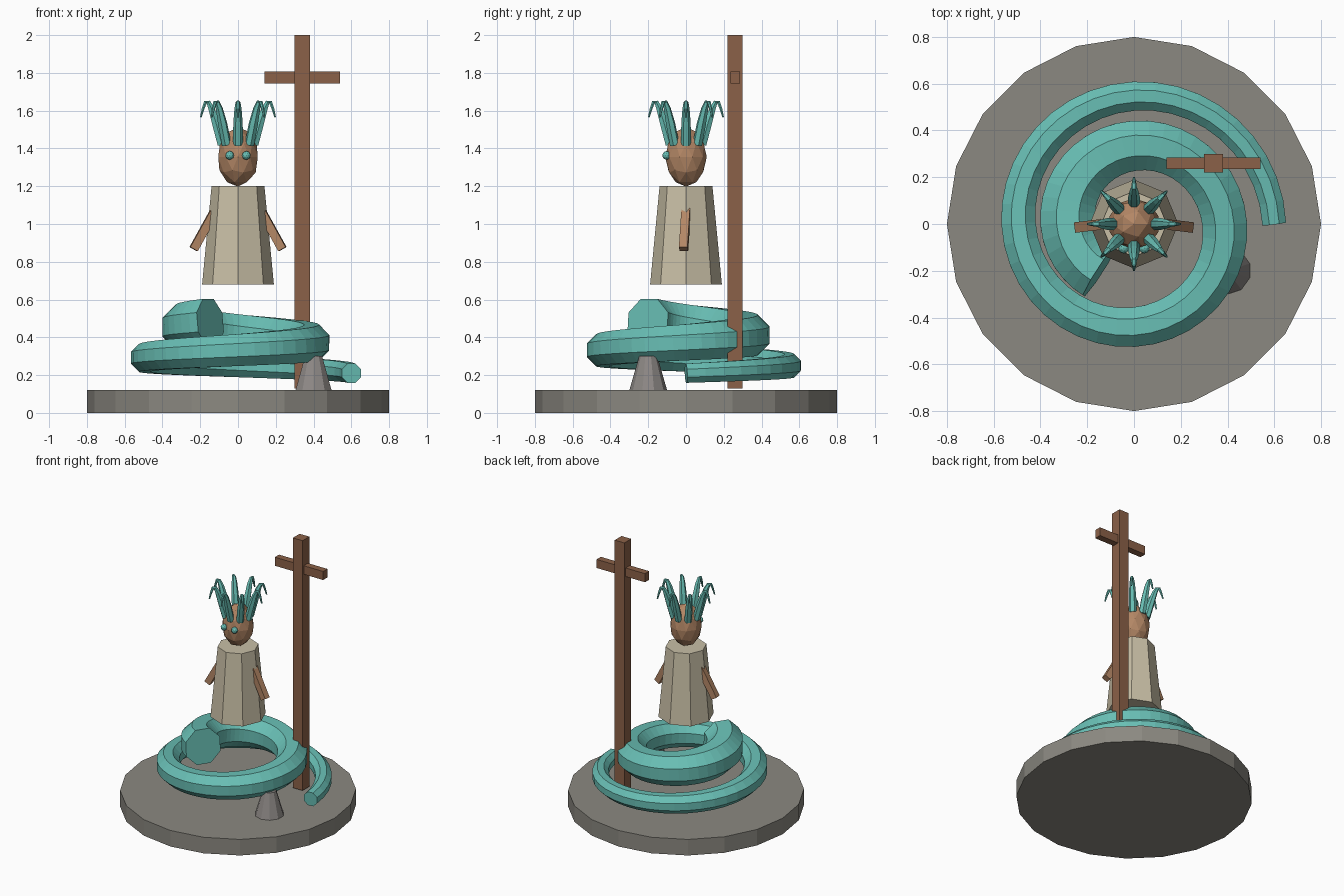
import bpy, bmesh
from math import cos, sin, pi, tau
from mathutils import Vector, Matrix

cube = bpy.data.objects.get("Cube")
if cube:
    bpy.data.objects.remove(cube, do_unlink=True)


def material(name, rgb):
    m = bpy.data.materials.new(name)
    m.use_nodes = True
    m.diffuse_color = (*rgb, 1)
    m.node_tree.nodes["Principled BSDF"].inputs["Base Color"].default_value = (*rgb, 1)
    return m


STONE = material("warm grey stone", (0.26, 0.25, 0.22))
ROCK = material("grey rock", (0.27, 0.25, 0.24))
TEAL = material("teal", (0.14, 0.52, 0.46))
CLOTH = material("cream cloth", (0.58, 0.52, 0.38))
SKIN = material("tan skin", (0.45, 0.24, 0.13))
WOOD = material("brown wood", (0.26, 0.12, 0.065))


def finish(bm, name, mat):
    bmesh.ops.recalc_face_normals(bm, faces=bm.faces)
    mesh = bpy.data.meshes.new(name)
    bm.to_mesh(mesh)
    bm.free()
    mesh.materials.append(mat)
    obj = bpy.data.objects.new(name, mesh)
    bpy.context.collection.objects.link(obj)
    return obj


def cone(name, mat, sides, r_low, r_high, z_low, z_high, x=0, y=0):
    bm = bmesh.new()
    bmesh.ops.create_cone(bm, cap_ends=True, segments=sides, radius1=r_low, radius2=r_high,
                          depth=z_high - z_low,
                          matrix=Matrix.Translation((x, y, (z_low + z_high) / 2)))
    return finish(bm, name, mat)


def box(name, mat, centre, size, rotation=Matrix()):
    bm = bmesh.new()
    bmesh.ops.create_cube(bm, size=1, matrix=Matrix.Translation(centre) @ rotation
                          @ Matrix.Diagonal((*size, 1)))
    return finish(bm, name, mat)


def ball(name, mat, centre, radii, detail):
    bm = bmesh.new()
    bmesh.ops.create_icosphere(bm, subdivisions=detail, radius=1,
                               matrix=Matrix.Translation(centre) @ Matrix.Diagonal((*radii, 1)))
    return finish(bm, name, mat)


def tube(name, mat, path, radii, sides, ref):
    """Tapered capped tube whose rings stand square to the path."""
    bm = bmesh.new()
    rings = []
    for i, p in enumerate(path):
        along = (path[min(i + 1, len(path) - 1)] - path[max(i - 1, 0)]).normalized()
        n = ref.cross(along).normalized()
        b = along.cross(n)
        angles = [(k + 0.5) * tau / sides for k in range(sides)]
        rings.append([bm.verts.new(p + radii[i] * (n * cos(a) + b * sin(a))) for a in angles])
    for low, high in zip(rings, rings[1:]):
        for k in range(sides):
            j = (k + 1) % sides
            bm.faces.new((low[k], low[j], high[j], high[k]))
    bm.faces.new(rings[0])
    bm.faces.new(rings[-1])
    return finish(bm, name, mat)


# Round plinth and small rock
cone("base", STONE, 20, 0.8, 0.8, 0, 0.12)
cone("rock", ROCK, 10, 0.1, 0.048, 0.12, 0.3, 0.4, -0.2)

# Wooden post with crossbar
box("post", WOOD, (0.34, 0.26, 1.065), (0.08, 0.08, 1.87))
box("crossbar", WOOD, (0.34, 0.26, 1.775), (0.4, 0.05, 0.064))

# Coiled serpent body, thin at the tail and thick at the cut top end
STEPS = 66
coil, girth = [], []
for i in range(STEPS + 1):
    s = i / STEPS
    a, r = s * 1.65 * tau, 0.6 - 0.35 * s
    coil.append(Vector((r * cos(a), r * sin(a), 0.21 + 0.27 * s)))
    girth.append(0.055 + 0.08 * s)
tube("serpent_coil", TEAL, coil, girth, 8, Vector((0, 0, 1)))

# Robe and head
cone("robe", CLOTH, 8, 0.19, 0.14, 0.68, 1.2)
ball("head", SKIN, (0, 0, 1.355), (0.11, 0.11, 0.157), 2)

# Arms and eyes on both sides
for label, side in (("left", 1), ("right", -1)):
    start, end = Vector((side * 0.109, 0.002, 1.095)), Vector((side * 0.235, -0.013, 0.867))
    aim = (end - start).to_track_quat('Z', 'Y').to_matrix().to_4x4()
    box(label + "_arm", SKIN, (start + end) / 2, (0.045, 0.045, (end - start).length), aim)
    ball(label + "_eye", TEAL, (side * 0.044, -0.103, 1.363), (0.023, 0.023, 0.023), 2)

# Crown of eight hooked locks: radius from axis, height, thickness
LOCK = [(0.085, 1.42, 0.026), (0.115, 1.53, 0.025), (0.14, 1.61, 0.019),
        (0.157, 1.645, 0.013), (0.172, 1.645, 0.01), (0.185, 1.61, 0.008), (0.197, 1.565, 0.005)]
for k in range(8):
    a = k * pi / 4
    path = [Vector((r * cos(a), r * sin(a), z)) for r, z, _ in LOCK]
    tube(f"hair_lock_{k + 1}", TEAL, path, [t for _, _, t in LOCK], 6,
         Vector((-sin(a), cos(a), 0)))
